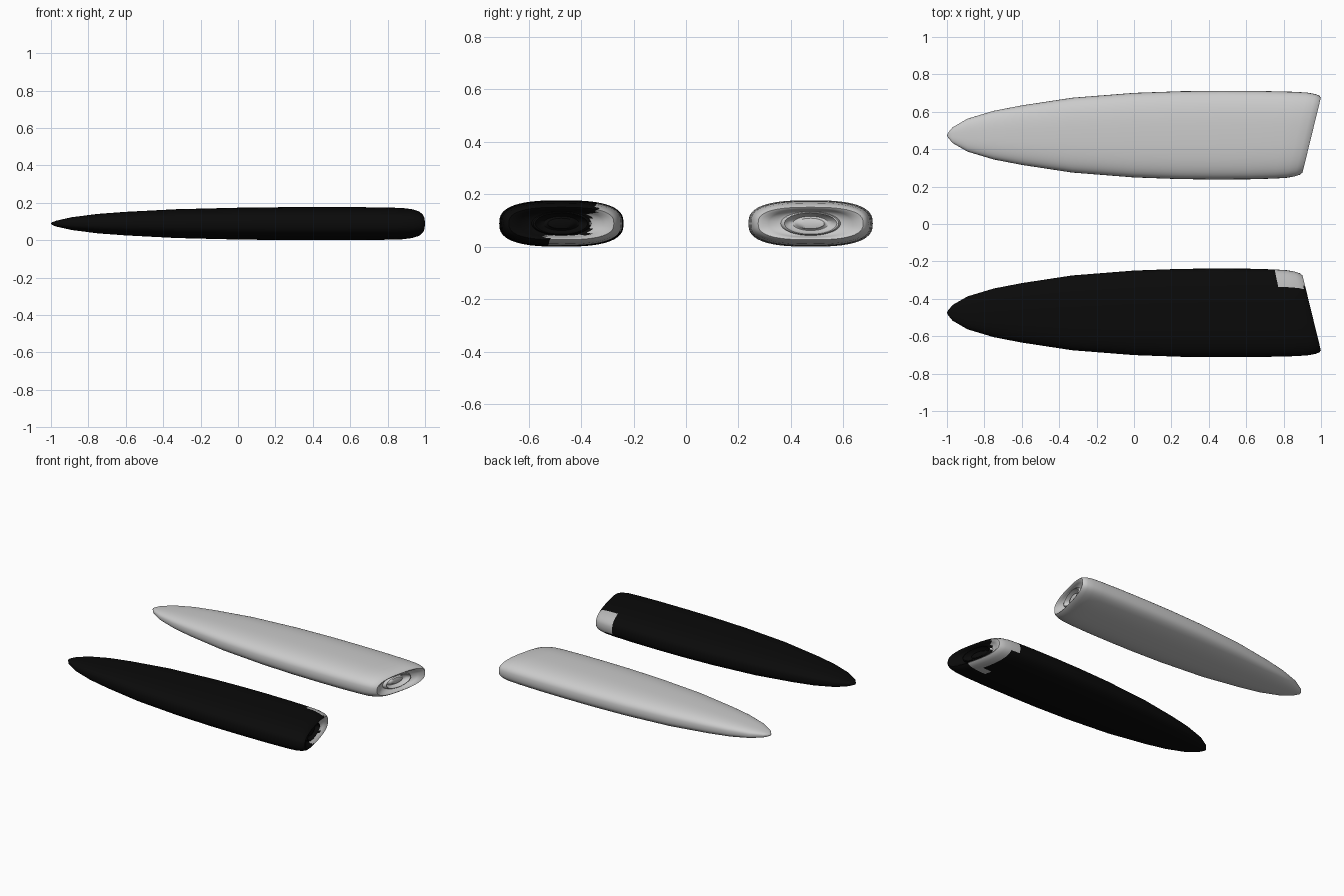
import bpy, bmesh, math

if "Cube" in bpy.data.objects:
    bpy.data.objects.remove(bpy.data.objects["Cube"])

SEG = 48
YC, ZC, SLANT = 0.475, 0.089, 0.245

# Hull stations: x, half width, half height, slant share
HULL = [(-0.995, 0.012, 0.007, 0), (-0.97, 0.042, 0.016, 0), (-0.89, 0.088, 0.034, 0),
        (-0.75, 0.130, 0.052, 0), (-0.6, 0.159, 0.063, 0), (-0.33, 0.200, 0.077, 0),
        (0, 0.226, 0.085, 0), (0.25, 0.235, 0.088, 0.1), (0.45, 0.237, 0.0885, 0.3),
        (0.65, 0.236, 0.088, 0.6), (0.80, 0.232, 0.086, 0.85), (0.87, 0.228, 0.084, 0.95),
        (0.915, 0.220, 0.078, 1), (0.94, 0.211, 0.070, 1), (0.95, 0.200, 0.062, 1)]
# Rear recess, raised ring, and central plug
REAR = [(0.946, 0.185, 0.056, 1), (0.932, 0.160, 0.052, 1), (0.915, 0.130, 0.048, 1),
        (0.912, 0.114, 0.046, 1), (0.928, 0.107, 0.044, 1), (0.930, 0.100, 0.041, 1),
        (0.912, 0.088, 0.035, 1), (0.900, 0.068, 0.027, 1), (0.903, 0.058, 0.023, 1),
        (0.912, 0.052, 0.020, 1), (0.915, 0.030, 0.011, 1)]


def material(name, color):
    m = bpy.data.materials.new(name)
    m.diffuse_color = color
    m.use_nodes = True
    m.node_tree.nodes["Principled BSDF"].inputs["Base Color"].default_value = m.diffuse_color
    return m


def signed_pow(v, p):
    return math.copysign(abs(v) ** p, v)


def make_pod(name, side):
    bm = bmesh.new()
    rings = []
    stations = HULL + REAR
    for i, (x, w, h, s) in enumerate(stations):
        # Boxy oval outside, plain ellipse at the rear ring
        n = 2.7 if i < len(HULL) else max(2.0, 2.6 - 0.2 * (i - len(HULL)))
        ring = []
        for k in range(SEG):
            a = 2 * math.pi * k / SEG
            dy = w * signed_pow(math.cos(a), 2 / n)
            dz = h * signed_pow(math.sin(a), 2 / n)
            ring.append(bm.verts.new((x + SLANT * s * dy, side * (YC + dy), ZC + dz)))
        rings.append(ring)
    for a, b in zip(rings, rings[1:]):
        for k in range(SEG):
            j = (k + 1) % SEG
            bm.faces.new((a[k], a[j], b[j], b[k]))
    tip = bm.verts.new((-1, side * YC, ZC))
    plug = bm.verts.new((0.915, side * YC, ZC))
    for k in range(SEG):
        j = (k + 1) % SEG
        bm.faces.new((tip, rings[0][j], rings[0][k]))
        bm.faces.new((plug, rings[-1][k], rings[-1][j]))
    bmesh.ops.recalc_face_normals(bm, faces=bm.faces)
    me = bpy.data.meshes.new(name)
    bm.to_mesh(me)
    bm.free()
    ob = bpy.data.objects.new(name, me)
    bpy.context.collection.objects.link(ob)
    for o in bpy.context.selected_objects:
        o.select_set(False)
    ob.select_set(True)
    bpy.context.view_layer.objects.active = ob
    bpy.ops.object.shade_smooth_by_angle(angle=math.radians(50))
    return ob


left_pod = make_pod("left_pod", 1)
right_pod = make_pod("right_pod", -1)

# Black paint with a bare grey patch on the inner rear corner
right_pod.data.materials.append(material("black_paint", (0.003, 0.003, 0.003, 1)))
right_pod.data.materials.append(material("bare_grey", (0.5, 0.5, 0.5, 1)))
for p in right_pod.data.polygons:
    x, y, z = p.center
    limit = -0.53 if z < 0.06 else (-0.38 if z < 0.13 else -0.34)
    central = abs(y + YC) < 0.11 and abs(z - ZC) < 0.045
    if x > 0.78 and y > limit and not central and (z > 0.06 or x > 0.84):
        p.material_index = 1
